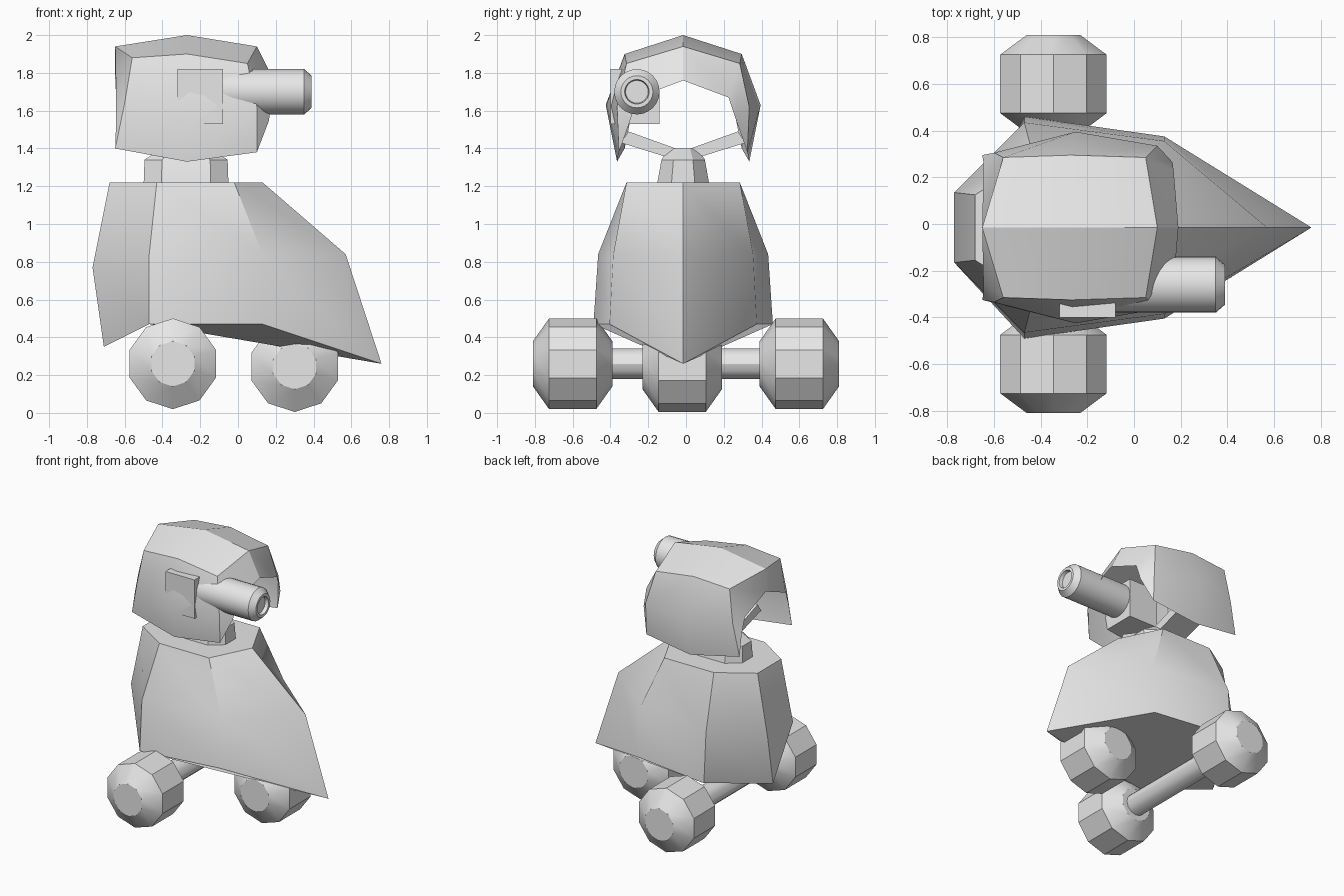
import bpy, bmesh, math
from mathutils import Vector

cube = bpy.data.objects.get("Cube")
if cube:
    bpy.data.objects.remove(cube, do_unlink=True)

# One plain colour for everything
grey = bpy.data.materials.new("light_grey")
grey.use_nodes = True
grey.diffuse_color = (0.8, 0.8, 0.8, 1)
grey.node_tree.nodes["Principled BSDF"].inputs["Base Color"].default_value = (0.8, 0.8, 0.8, 1)

MID_Y = -0.015  # symmetry plane of body and head


def finish(name, bm):
    bmesh.ops.remove_doubles(bm, verts=bm.verts, dist=0.0005)
    bmesh.ops.recalc_face_normals(bm, faces=bm.faces)
    mesh = bpy.data.meshes.new(name)
    bm.to_mesh(mesh)
    bm.free()
    mesh.materials.append(grey)
    mesh.shade_smooth()
    mesh.set_sharp_from_angle(angle=math.radians(30))
    obj = bpy.data.objects.new(name, mesh)
    bpy.context.collection.objects.link(obj)
    return obj


def loft(name, rings, closed=True, caps=True):
    """Skin a stack of rings that share a point count."""
    bm = bmesh.new()
    rows = [[bm.verts.new(p) for p in ring] for ring in rings]
    n = len(rows[0])
    for a, b in zip(rows, rows[1:]):
        for i in range(n if closed else n - 1):
            j = (i + 1) % n
            bm.faces.new((a[i], a[j], b[j], b[i]))
    if caps:
        bm.faces.new(rows[0])
        bm.faces.new(rows[-1])
    return finish(name, bm)


def mirrored(half):
    """Centre point first, then the left half; adds the right half."""
    left = [(x, MID_Y + y, z) for x, y, z in half]
    right = [(x, MID_Y - y, z) for x, y, z in half[1:]]
    return right[::-1] + left


def turned(name, profile, centre, axis, sides):
    """Revolve (position, radius) pairs around the x or y axis."""
    rings = []
    for pos, r in profile:
        ring = []
        for i in range(sides):
            a = 2 * math.pi * i / sides
            u, v = r * math.sin(a), r * math.cos(a)
            offset = (pos, u, v) if axis == "x" else (u, pos, v)
            ring.append(Vector(centre) + Vector(offset))
        rings.append(ring)
    return loft(name, rings)


def box(name, lo, hi):
    rings = [[(lo[0], lo[1], z), (hi[0], lo[1], z), (hi[0], hi[1], z), (lo[0], hi[1], z)]
             for z in (lo[2], hi[2])]
    return loft(name, rings)


# Body: pointed prow towards +x, single low point at the tail
body_top = [(0.13, 0, 1.22), (-0.02, 0.3, 1.22), (-0.43, 0.3, 1.22), (-0.68, 0.14, 1.22)]
body_waist = [(0.57, 0, 0.84), (0.13, 0.37, 0.84), (-0.47, 0.45, 0.84), (-0.77, 0.15, 0.77)]
body_hem = [(0.76, 0, 0.26), (0.13, 0.39, 0.47), (-0.47, 0.475, 0.47), (-0.71, 0, 0.35)]
loft("body", [mirrored(r) for r in (body_top, body_waist, body_hem)])

# Head: arched hood, open at both ends with inset lips
hood = [
    [(-0.65, 0, 1.77), (-0.645, 0.24, 1.67), (-0.645, 0.28, 1.55), (-0.65, 0.31, 1.4)],
    [(-0.65, 0, 1.94), (-0.56, 0.3, 1.88), (-0.6, 0.32, 1.64), (-0.65, 0.31, 1.4)],
    [(-0.27, 0, 2.0), (-0.27, 0.31, 1.9), (-0.25, 0.41, 1.63), (-0.27, 0.35, 1.33)],
    [(0.1, 0, 1.94), (0.05, 0.3, 1.85), (0.1, 0.35, 1.62), (0.1, 0.34, 1.38)],
    [(0.19, 0, 1.76), (0.17, 0.24, 1.67), (0.165, 0.28, 1.55), (0.1, 0.34, 1.38)],
]
loft("head_hood", [mirrored(s) for s in hood], closed=False, caps=False)

# Neck: eight-sided post with two sloping struts up to the hood
neck = []
for z, sx, sy in ((1.2, 0.225, 0.14), (1.34, 0.22, 0.115), (1.4, 0.13, 0.08)):
    half = [(1, 0.45), (0.58, 1), (-0.58, 1), (-1, 0.45)]
    ring = half + [(x, -y) for x, y in half[::-1]]
    neck.append([(-0.275 + sx * x, MID_Y + sy * y, z) for x, y in ring])
loft("neck", neck)

for side, label in ((1, "left"), (-1, "right")):
    section = [(0.04, 1.34), (0.04, 1.4), (0.29, 1.49), (0.33, 1.43)]
    loft("neck_strut_" + label,
         [[(x, MID_Y + side * y, z) for y, z in section] for x in (-0.38, -0.16)])

# Side gun: mount block and chamfered barrel with a recessed muzzle
box("gun_mount", (-0.32, -0.4, 1.53), (-0.08, -0.14, 1.82))
turned("gun_barrel",
       [(-0.1, 0.12), (0.35, 0.12), (0.39, 0.085), (0.39, 0.065), (0.365, 0.06)],
       (0, -0.26, 1.7), "x", 24)

# Wheels: barrel shaped, tapering to flat hubs
wheel = [(-0.21, 0.12), (-0.125, 0.24), (0.125, 0.24), (0.21, 0.12)]
turned("front_wheel", wheel, (0.3, -0.02, 0.245), "y", 10)
for side, label in ((1, "left"), (-1, "right")):
    turned("rear_wheel_" + label, wheel, (-0.345, side * 0.6, 0.26), "y", 10)
turned("rear_axle", [(-0.41, 0.08), (0.41, 0.08)], (-0.345, 0, 0.26), "y", 12)
